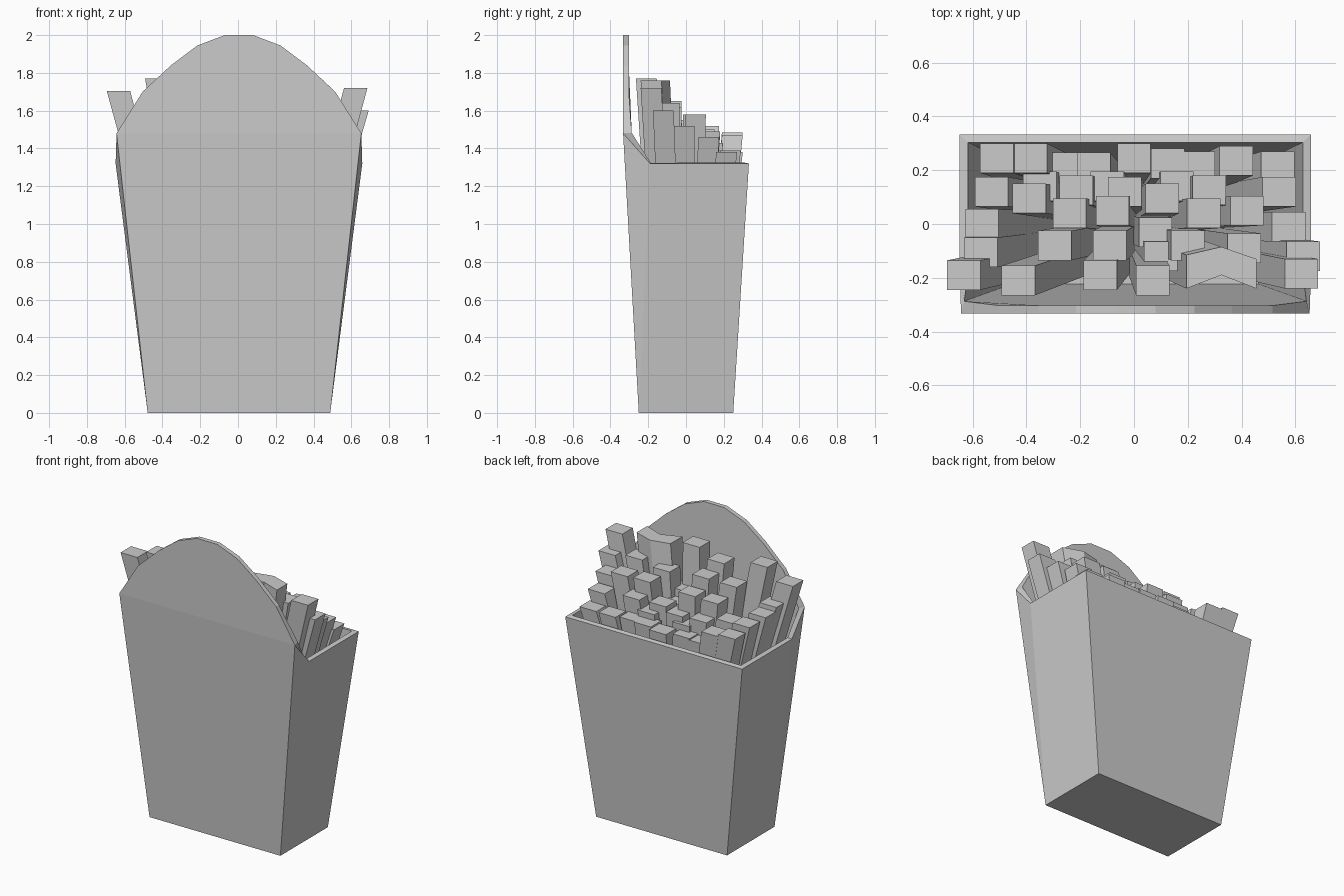
import bpy, bmesh


def make_object(name, verts, faces):
    mesh = bpy.data.meshes.new(name)
    bm = bmesh.new()
    vs = [bm.verts.new(v) for v in verts]
    for f in faces:
        bm.faces.new([vs[i] for i in f])
    bmesh.ops.recalc_face_normals(bm, faces=bm.faces)
    bm.to_mesh(mesh)
    bm.free()
    obj = bpy.data.objects.new(name, mesh)
    bpy.context.collection.objects.link(obj)
    return obj


# Carton: tapered open box with an arched front panel
right = [(0.483, -0.25, 0), (0.483, 0.25, 0), (0.653, 0.333, 1.32),
         (0.653, -0.19, 1.32), (0.648, -0.333, 1.48)]
arch = [(0.51, 1.70), (0.36, 1.84), (0.22, 1.945), (0.075, 2.0)]
verts = right + [(-x, y, z) for x, y, z in right]
verts += [(x, -0.333, z) for x, z in arch]
verts += [(-x, -0.333, z) for x, z in reversed(arch)]
faces = [(0, 1, 6, 5),                       # bottom
         (1, 2, 7, 6),                       # back
         (0, 1, 2, 3), (0, 3, 4),            # right side
         (5, 6, 7, 8), (5, 8, 9),            # left side
         (0, 4, 9, 5),                       # front
         (4, *range(10, 18), 9)]             # arched flap
carton = make_object("carton", verts, faces)
carton.location.x = 0.005
shell = carton.modifiers.new("thickness", 'SOLIDIFY')
shell.thickness = 0.03
shell.offset = -1
shell.use_even_offset = True


# Fries: level-topped prisms that fan outwards from the carton's base
def fry(name, x, y, top, outline, base=0.25):
    n = len(outline)
    vs = [(x * 0.38 + dx * 0.9, y * 0.55 + dy * 0.9, base) for dx, dy in outline]
    vs += [(x + dx, y + dy, top) for dx, dy in outline]
    sides = [(i, (i + 1) % n, n + (i + 1) % n, n + i) for i in range(n)]
    return make_object(name, vs, sides + [tuple(range(n)), tuple(range(n, 2 * n))])


square = [(-0.062, -0.055), (0.062, -0.055), (0.062, 0.055), (-0.062, 0.055)]
rows = {
    "back": [(-0.51, .245, 1.485), (-.385, .245, 1.47), (-.245, .21, 1.37),
             (-.15, .21, 1.38), (0, .245, 1.38), (.125, .225, 1.39),
             (.24, .215, 1.39), (.38, .235, 1.39), (.535, .215, 1.38)],
    "rear_middle": [(-.53, .12, 1.52), (-.39, .095, 1.50), (-.35, .14, 1.42),
                    (-.215, .125, 1.47), (-.10, .14, 1.42), (-.035, .12, 1.46),
                    (.105, .095, 1.48), (.16, .14, 1.43), (.28, .125, 1.49),
                    (.54, .12, 1.46)],
    "middle": [(-.565, 0, 1.55), (-.24, .04, 1.57), (-.08, .05, 1.58),
               (.08, -.03, 1.45), (.26, .04, 1.58), (.42, .05, 1.58),
               (.575, -.01, 1.52)],
    "front_middle": [(-.57, -.105, 1.58), (-.295, -.08, 1.65), (-.09, -.08, 1.65),
                     (.10, -.12, 1.5), (.20, -.08, 1.62), (.41, -.09, 1.64),
                     (.63, -.12, 1.60)],
    "front": [(-.633, -.19, 1.705), (-.43, -.21, 1.77), (-.125, -.19, 1.72),
              (.07, -.21, 1.77), (.623, -.185, 1.72)],
}
for row, fries in rows.items():
    for i, (x, y, top) in enumerate(fries):
        fry(f"{row}_fry_{i + 1}", x, y, top, square)

# Wide fry with a chevron-shaped section
chevron = [(-0.13, -0.065), (0, -0.015), (0.13, -0.065),
           (0.13, 0.045), (0, 0.09), (-0.13, 0.06)]
fry("chevron_fry", 0.325, -0.175, 1.76, chevron)
